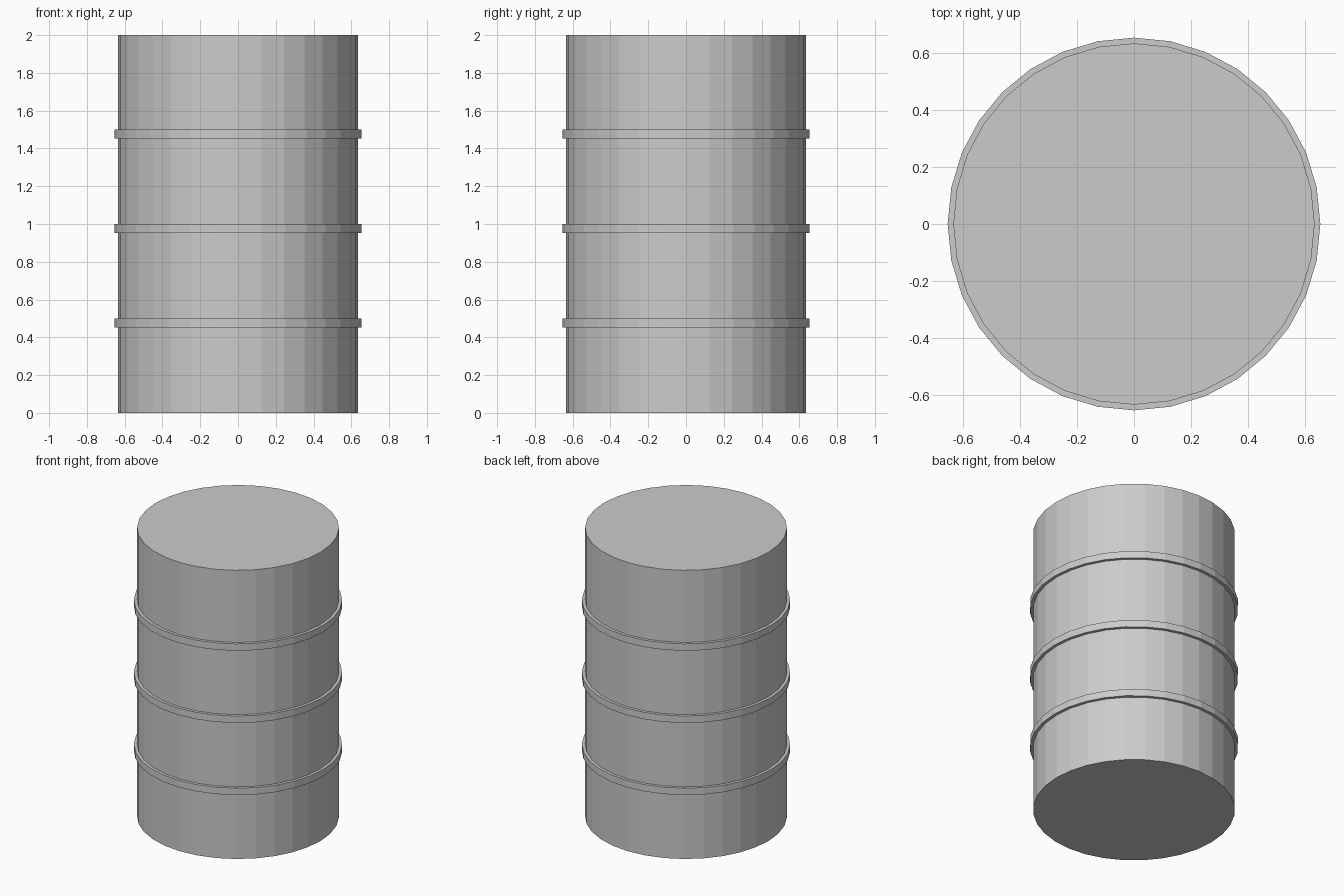
import bpy, bmesh
from math import cos, sin, tau

if "Cube" in bpy.data.objects:
    bpy.data.objects.remove(bpy.data.objects["Cube"])

SIDES, HEIGHT = 32, 2.0
BODY_R, RING_R = 0.634, 0.654
RING_TOPS, RING_H = (0.5, 1.0, 1.5), 0.048

# Side profile: straight wall stepping out at each hoop
profile = [(BODY_R, 0.0)]
for top in RING_TOPS:
    low = top - RING_H
    profile += [(BODY_R, low), (RING_R, low), (RING_R, top), (BODY_R, top)]
profile.append((BODY_R, HEIGHT))

# Drum: revolve the profile into flat-faced sides, then cap both ends
bm = bmesh.new()
loops = [[bm.verts.new((r * cos(tau * i / SIDES), r * sin(tau * i / SIDES), z))
          for i in range(SIDES)] for r, z in profile]
for a, b in zip(loops, loops[1:]):
    for i in range(SIDES):
        j = (i + 1) % SIDES
        bm.faces.new((a[i], a[j], b[j], b[i]))
bm.faces.new(loops[0][::-1])
bm.faces.new(loops[-1])

mesh = bpy.data.meshes.new("drum_barrel")
bm.to_mesh(mesh)
bm.free()
bpy.context.collection.objects.link(bpy.data.objects.new("drum_barrel", mesh))
